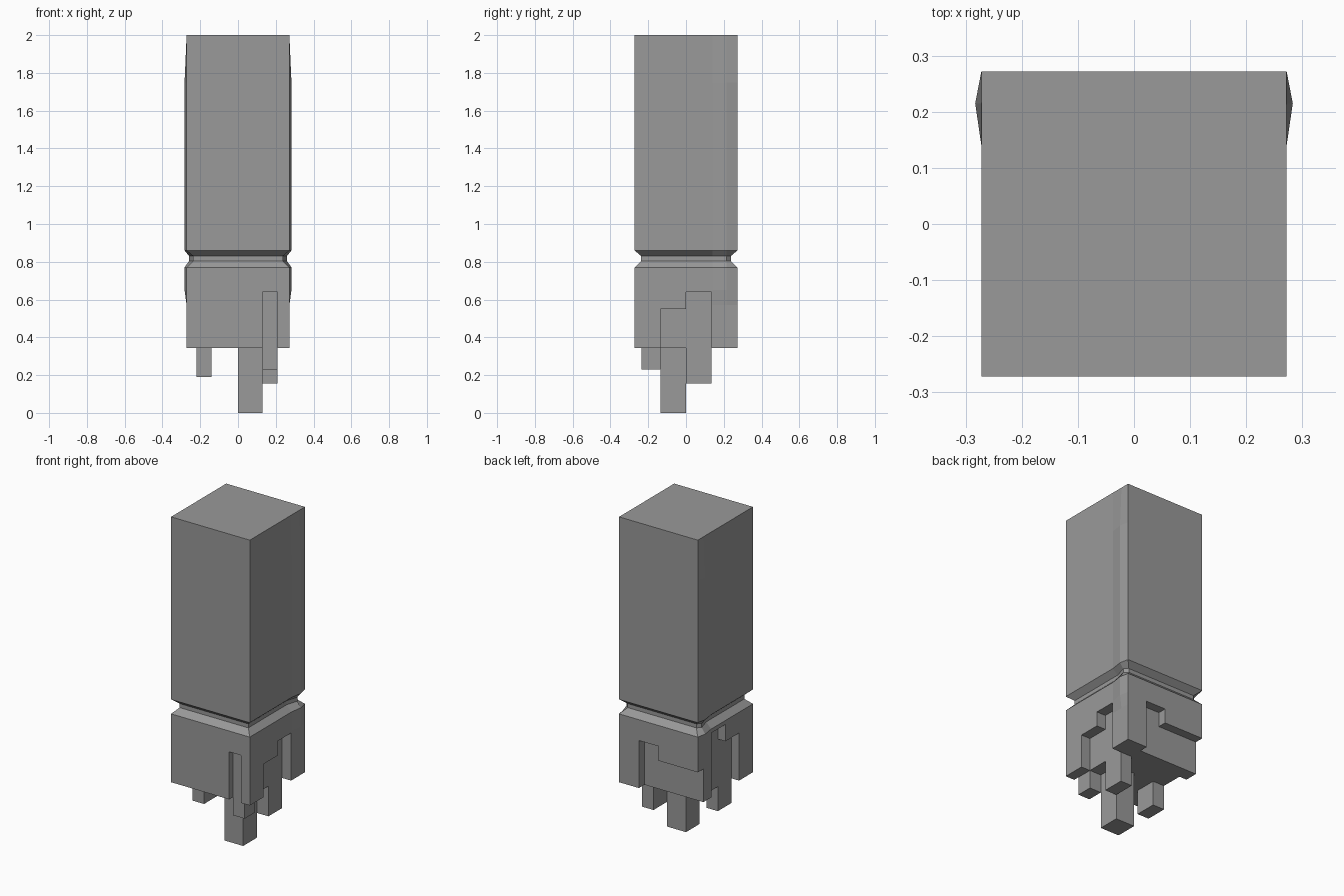
import bpy, bmesh

cube = bpy.data.objects.get("Cube")
if cube:
    bpy.data.objects.remove(cube, do_unlink=True)

stone = bpy.data.materials.new("grey stone")
stone.use_nodes = True
grey = (0.32, 0.32, 0.32, 1)
stone.diffuse_color = grey
stone.node_tree.nodes["Principled BSDF"].inputs["Base Color"].default_value = grey

H = 0.272    # half width of the column
BASE = 0.343  # underside of the column
Q = 0.135    # quarter cell of the broken lower end


def add_object(name, bm):
    bmesh.ops.recalc_face_normals(bm, faces=bm.faces)
    mesh = bpy.data.meshes.new(name)
    bm.to_mesh(mesh)
    bm.free()
    obj = bpy.data.objects.new(name, mesh)
    bpy.context.collection.objects.link(obj)
    mesh.materials.append(stone)
    return obj


def box(name, xs, ys, zs):
    bm = bmesh.new()
    bmesh.ops.create_cube(bm, size=1)
    for v in bm.verts:
        v.co = [r[0] if c < 0 else r[1] for c, r in zip(v.co, (xs, ys, zs))]
    return add_object(name, bm)


# Column: square rings with a slight swelling near the back of both sides
# (height, inset, swelling)
rings = [(BASE, 0, 0), (0.57, 0, 0), (0.65, 0, 0.011), (0.77, 0, 0.011),
         (0.805, 0.035, 0.022), (0.83, 0.035, 0.022), (0.86, 0, 0.011),
         (1.75, 0, 0.011), (2, 0, 0)]
bm = bmesh.new()
loops = []
for z, inset, swell in rings:
    h = H - inset
    side = [(h, -h), (h, 0.14), (h + swell, 0.215), (h, h)]
    outline = side + [(-x, y) for x, y in reversed(side)]
    loops.append([bm.verts.new((x, y, z)) for x, y in outline])
for low, high in zip(loops, loops[1:]):
    for i in range(len(low)):
        j = (i + 1) % len(low)
        bm.faces.new((low[i], low[j], high[j], high[i]))
bm.faces.new(loops[0])
bm.faces.new(loops[-1])
column = add_object("column", bm)

# Stepped recesses broken out of the lower faces
OUT, LOW = 0.4, 0.2
recesses = [
    ("front_slot", (0.13, 0.21), (-OUT, -0.235), 0.64),
    ("right_low", (0.21, OUT), (-Q, 0.001), 0.55),
    ("right_high", (0.21, OUT), (0, Q), 0.64),
    ("back_high", (0, Q), (0.217, OUT), 0.64),
    ("back_low", (-OUT, 0.001), (0.217, OUT), 0.55),
    ("left_low", (-OUT, -0.22), (-Q, 0.001), 0.64),
    ("left_high", (-OUT, -0.22), (0, Q), 0.745),
]
for name, xs, ys, top in recesses:
    cutter = box(name + "_cutter", xs, ys, (LOW, top))
    cutter.hide_render = True
    cutter.hide_viewport = True
    cutter.display_type = 'WIRE'
    cut = column.modifiers.new(name, 'BOOLEAN')
    cut.operation = 'DIFFERENCE'
    cut.solver = 'EXACT'
    cut.object = cutter

# Blocks hanging under the column
box("long_block", (0, 0.13), (-Q, 0), (0, BASE))
box("right_block", (0.13, 0.21), (0, Q), (0.155, BASE))
box("front_block", (0.13, 0.21), (-0.235, -Q), (0.23, BASE))
box("left_block", (-0.22, -0.14), (-Q, 0), (0.19, BASE))
